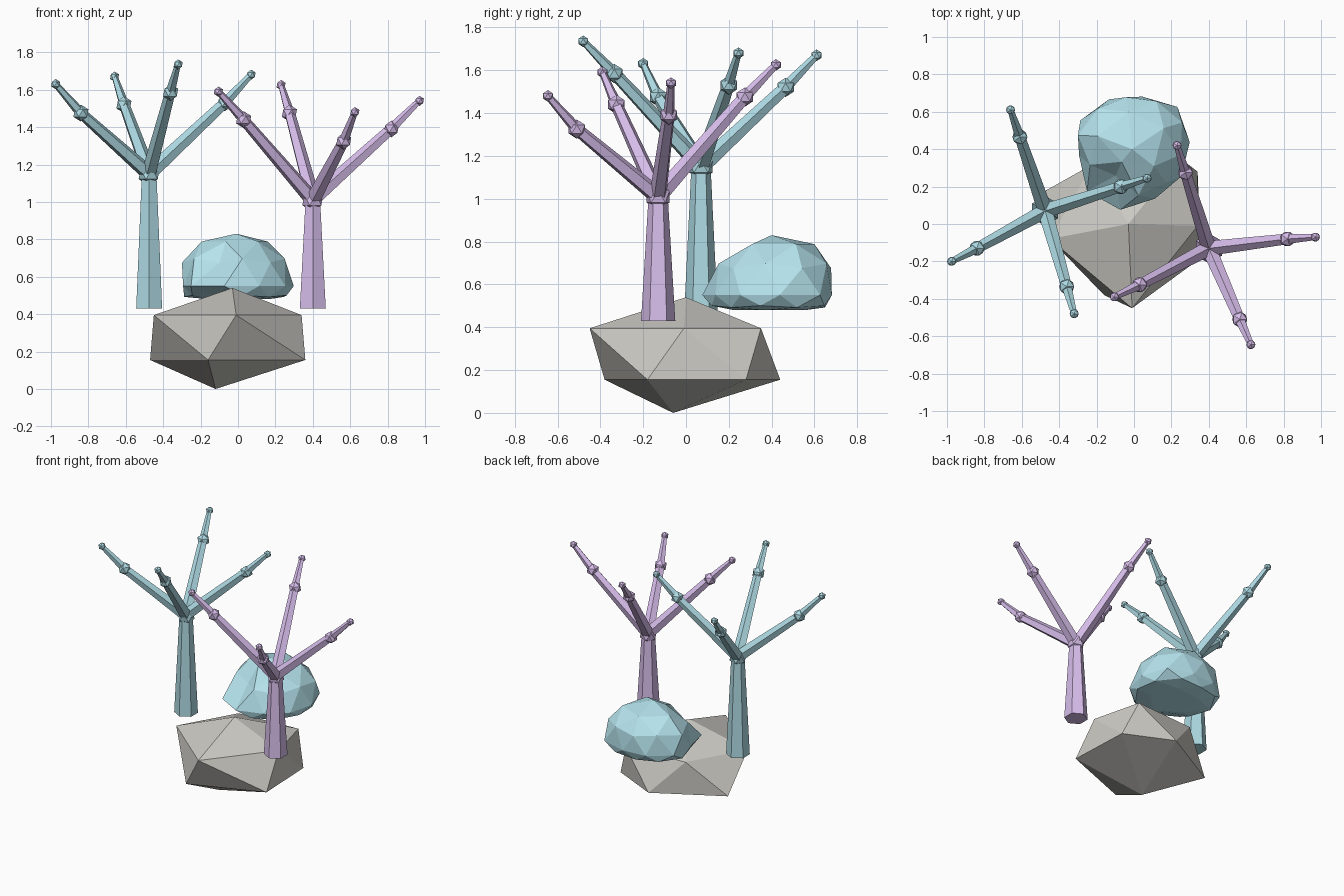
import bpy, bmesh
from math import atan2, degrees, radians
from mathutils import Vector, Matrix

if "Cube" in bpy.data.objects:
    bpy.data.objects.remove(bpy.data.objects["Cube"])


def material(name, rgb):
    m = bpy.data.materials.new(name)
    m.diffuse_color = (*rgb, 1)
    m.use_nodes = True
    m.node_tree.nodes["Principled BSDF"].inputs["Base Color"].default_value = m.diffuse_color
    return m


def finish(bm, name, mat):
    bmesh.ops.recalc_face_normals(bm, faces=bm.faces)
    me = bpy.data.meshes.new(name)
    bm.to_mesh(me)
    bm.free()
    me.materials.append(mat)
    ob = bpy.data.objects.new(name, me)
    bpy.context.collection.objects.link(ob)
    return ob


def tube(bm, a, b, r1, r2, sides):
    a, b = Vector(a), Vector(b)
    d = b - a
    rot = d.to_track_quat('Z', 'Y').to_matrix().to_4x4()
    bmesh.ops.create_cone(bm, cap_ends=True, segments=sides, radius1=r1, radius2=r2,
                          depth=d.length, matrix=Matrix.Translation((a + b) / 2) @ rot)


def knob(bm, p, r):
    bmesh.ops.create_icosphere(bm, subdivisions=1, radius=r, matrix=Matrix.Translation(p))


stone = material("stone", (0.60, 0.59, 0.55))
teal = material("teal", (0.42, 0.70, 0.77))
purple = material("purple", (0.68, 0.51, 0.83))
aqua = material("aqua", (0.47, 0.78, 0.86))

# Base rock: irregular 20-faced boulder, two staggered rings of five
lower = [(0.36, -0.18), (0.34, 0.28), (0.0, 0.44), (-0.47, 0.18), (-0.16, -0.38)]
upper = [(0.34, -0.01), (0.25, 0.35), (-0.22, 0.32), (-0.45, -0.08), (-0.01, -0.45)]
bm = bmesh.new()
bottom = bm.verts.new((-0.12, -0.06, 0))
top = bm.verts.new((-0.03, 0, 0.54))
lo = [bm.verts.new((x, y, 0.155)) for x, y in lower]
up = [bm.verts.new((x, y, 0.395)) for x, y in upper]
for i in range(5):
    j = (i + 1) % 5
    for f in ((bottom, lo[j], lo[i]), (top, up[i], up[j]),
              (lo[i], lo[j], up[i]), (up[i], lo[j], up[j])):
        bm.faces.new(f)
finish(bm, "base_rock", stone)


# Branching corals: six-sided trunk, four jointed branches (joint, tip)
def branching_coral(name, mat, x, y, hub_z, branches):
    bm = bmesh.new()
    hub = Vector((x, y, hub_z))
    tube(bm, (x, y, 0.43), hub, 0.08, 0.045, 6)
    knob(bm, hub, 0.063)
    for joint, tip in branches:
        tube(bm, hub, joint, 0.042, 0.03, 5)
        knob(bm, joint, 0.045)
        tube(bm, joint, tip, 0.028, 0.017, 5)
        knob(bm, tip, 0.027)
    finish(bm, name, mat)


branching_coral("left_branching_coral", teal, -0.475, 0.07, 1.15, [
    ((-0.84, -0.13, 1.475), (-0.975, -0.20, 1.63)),
    ((-0.61, 0.465, 1.52), (-0.66, 0.61, 1.67)),
    ((-0.07, 0.20, 1.53), (0.07, 0.245, 1.68)),
    ((-0.36, -0.335, 1.585), (-0.32, -0.48, 1.735))])
branching_coral("right_branching_coral", purple, 0.40, -0.13, 1.01, [
    ((0.82, -0.08, 1.39), (0.97, -0.07, 1.54)),
    ((0.275, 0.275, 1.475), (0.23, 0.42, 1.625)),
    ((0.03, -0.325, 1.44), (-0.105, -0.39, 1.59)),
    ((0.565, -0.51, 1.325), (0.625, -0.645, 1.48))])

# Lumpy coral: faceted dome with an uneven outline (angle, radius)
outline = [(0, .305), (40, .335), (80, .285), (110, .29), (135, .31), (170, .325), (198, .26),
           (218, .33), (225, .33), (241, .20), (250, .22), (259, .33), (296, .29), (327, .30), (360, .305)]


def outline_radius(a):
    for (a0, r0), (a1, r1) in zip(outline, outline[1:]):
        if a <= a1:
            return r0 + (r1 - r0) * (a - a0) / (a1 - a0)
    return outline[-1][1]


bm = bmesh.new()
bmesh.ops.create_icosphere(bm, subdivisions=2, radius=1, matrix=Matrix.Rotation(radians(25), 4, 'Z'))
for v in bm.verts:
    flat = v.co.xy
    u = v.co.z
    r = outline_radius(degrees(atan2(flat.y, flat.x)) % 360)
    swell = flat.length ** 0.85
    if flat.length > 1e-4:
        flat = flat.normalized() * swell * r
    z = 0.55 + (0.28 * u if u > 0 else max(-0.07, 0.11 * u))
    v.co = (flat.x - 0.01, flat.y + 0.40 + 0.04 * max(u, 0) * (u < 0.95), z)
finish(bm, "lumpy_coral", aqua)
